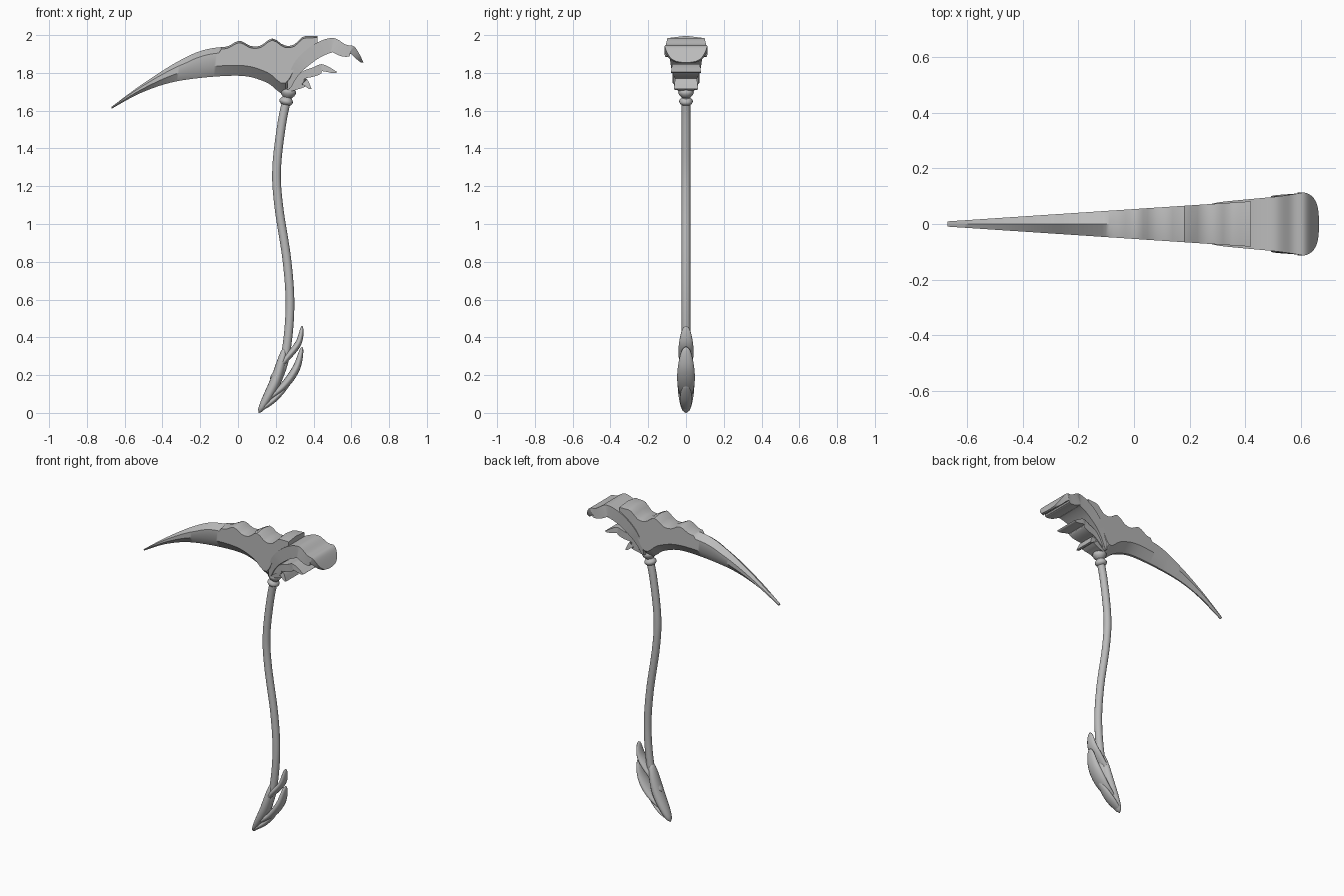
import bpy
import bmesh
import math
from mathutils import Vector

cube = bpy.data.objects.get("Cube")
if cube:
    bpy.data.objects.remove(cube, do_unlink=True)

grey = bpy.data.materials.new("plain_grey")
grey.use_nodes = True
grey.diffuse_color = (0.5, 0.5, 0.5, 1)
grey.node_tree.nodes["Principled BSDF"].inputs["Base Color"].default_value = grey.diffuse_color


def smooth(points, steps=8):
    """Catmull-Rom samples through x, z points, as vectors in the xz plane."""
    pts = [Vector((x, 0, z)) for x, z in points]
    pts = [pts[0], *pts, pts[-1]]
    row = []
    for before, start, end, after in zip(pts, pts[1:], pts[2:], pts[3:]):
        leave, arrive = (end - before) / 2, (after - start) / 2
        for s in range(steps):
            t = s / steps
            ease = t * t * (3 - 2 * t)
            row.append(start.lerp(end, ease) + leave * t * (1 - t) ** 2 - arrive * t * t * (1 - t))
    return row + [pts[-1]]


def frames(points, steps=8):
    """Yield position, sideways normal and fraction along a smoothed path."""
    row = smooth(points, steps)
    last = len(row) - 1
    for i, place in enumerate(row):
        along = (row[min(i + 1, last)] - row[max(i - 1, 0)]).normalized()
        yield place, Vector((along.z, 0, -along.x)), i / last


def loft(name, rings, angle):
    """Skin a row of equal rings and cap both ends."""
    bm = bmesh.new()
    loops = [[bm.verts.new(p) for p in ring] for ring in rings]
    for low, high in zip(loops, loops[1:]):
        for i in range(len(low)):
            bm.faces.new((low[i - 1], low[i], high[i], high[i - 1]))
    bm.faces.new(loops[0])
    bm.faces.new(loops[-1])
    bmesh.ops.recalc_face_normals(bm, faces=bm.faces)
    mesh = bpy.data.meshes.new(name)
    bm.to_mesh(mesh)
    bm.free()
    mesh.materials.append(grey)
    obj = bpy.data.objects.new(name, mesh)
    bpy.context.collection.objects.link(obj)
    bpy.ops.object.select_all(action="DESELECT")
    obj.select_set(True)
    bpy.context.view_layer.objects.active = obj
    bpy.ops.object.shade_smooth_by_angle(angle=math.radians(angle))


def tube(name, points, wide, thick, shape, sides=16):
    """Sweep an ellipse along a path, scaled by a shape rule."""
    rings = []
    for place, normal, t in frames(points):
        size = shape(t)
        turns = [math.tau * k / sides for k in range(sides)]
        rings.append([place + Vector((0, wide * size * math.cos(a), 0))
                      + normal * thick * size * math.sin(a) for a in turns])
    loft(name, rings, 60)


def plate(name, points, depth, base_width, end_width, rounding):
    """Sweep a flat slab along its upper profile, thin at both ends."""
    rings = []
    for place, normal, t in frames(points):
        under = place + normal * (depth * math.sin(math.pi * t) ** 0.7 + 0.003)
        bend = max(0, t - 0.8) / 0.2
        w = (base_width + (end_width - base_width) * t) * math.sqrt(1 - rounding * bend ** 2)
        side = Vector((0, w, 0))
        rings.append([under - side, place - side, place + side, under + side])
    loft(name, rings, 40)


def even(t):
    return 1


def leaf(t):
    return 0.06 + 0.94 * max(0, math.sin(math.pi * t)) ** 0.6


def ridged(t):
    return (0.6 + 0.4 * abs(math.sin(math.tau * t))) * (0.8 + 0.25 * t)


# Curved shaft and the ringed collar at its top
tube("shaft", [(0.27, 1.7), (0.235, 1.55), (0.205, 1.3), (0.215, 1.1), (0.26, 0.8),
               (0.275, 0.55), (0.25, 0.3), (0.2, 0.15)], 0.023, 0.023, even)
tube("collar", [(0.25, 1.63), (0.26, 1.67), (0.27, 1.72)], 0.042, 0.042, ridged)

# Swollen, pointed foot with three leaf spurs
tube("foot", [(0.25, 0.35), (0.2, 0.17), (0.11, 0)], 0.045, 0.03, leaf)
tube("upper_leaf", [(0.17, 0.18), (0.25, 0.28), (0.32, 0.37), (0.34, 0.46)], 0.04, 0.018, leaf)
tube("middle_leaf", [(0.14, 0.06), (0.24, 0.14), (0.31, 0.24), (0.34, 0.35)], 0.047, 0.022, leaf)
tube("lower_leaf", [(0.11, 0.01), (0.19, 0.07), (0.27, 0.15)], 0.032, 0.015, leaf)

# Scythe blade: scalloped back, bevelled cutting edge, widening to the head
back = smooth([(-0.67, 1.62), (-0.5, 1.745), (-0.3, 1.87), (-0.14, 1.93), (0.1, 1.94), (0.42, 1.945)], 16)
edge = smooth([(-0.67, 1.61), (-0.5, 1.7), (-0.3, 1.76), (0, 1.785), (0.15, 1.75),
               (0.25, 1.69), (0.33, 1.83), (0.42, 1.93)])


def edge_height(x):
    for a, b in zip(edge, edge[1:]):
        if x <= b.x:
            return a.z + (b.z - a.z) * (x - a.x) / (b.x - a.x)
    return edge[-1].z


def scallop(x):
    """Three rising waves, the last held to the end of the blade."""
    if x < -0.08:
        return 0
    x = min(x, 0.355)
    wave = (1 + math.cos(math.tau * (x - 0.005) / 0.175)) / 2
    return (0.03 + 0.06 * x) * wave ** 1.5


rings = []
for point in back:
    x, low = point.x, edge_height(point.x)
    top = point.z + scallop(x)
    tall = top - low
    w = 0.08 + 0.066 * (x - 0.4)
    crease = low + min(0.055, tall * 0.4)
    shoulder = top - min(0.03 if x < -0.1 else 0.01, tall / 4)
    half = [(w * 0.15, low), (w, crease), (w, shoulder)]
    rings.append([(x, -y, z) for y, z in half] + [(x, 0, top)] + [(x, y, z) for y, z in reversed(half)])
loft("blade", rings, 35)

# Three flared plates behind the blade
plate("upper_plate", [(0.26, 1.71), (0.27, 1.79), (0.31, 1.87), (0.4, 1.95), (0.5, 1.985),
                      (0.57, 1.95), (0.62, 1.935), (0.665, 1.855)], 0.075, 0.06, 0.125, 0.98)
plate("middle_plate", [(0.26, 1.72), (0.33, 1.8), (0.4, 1.83), (0.45, 1.845), (0.525, 1.805)],
      0.045, 0.05, 0.08, 0)
plate("lower_plate", [(0.26, 1.71), (0.31, 1.75), (0.36, 1.77), (0.39, 1.715)],
      0.04, 0.04, 0.065, 0)
